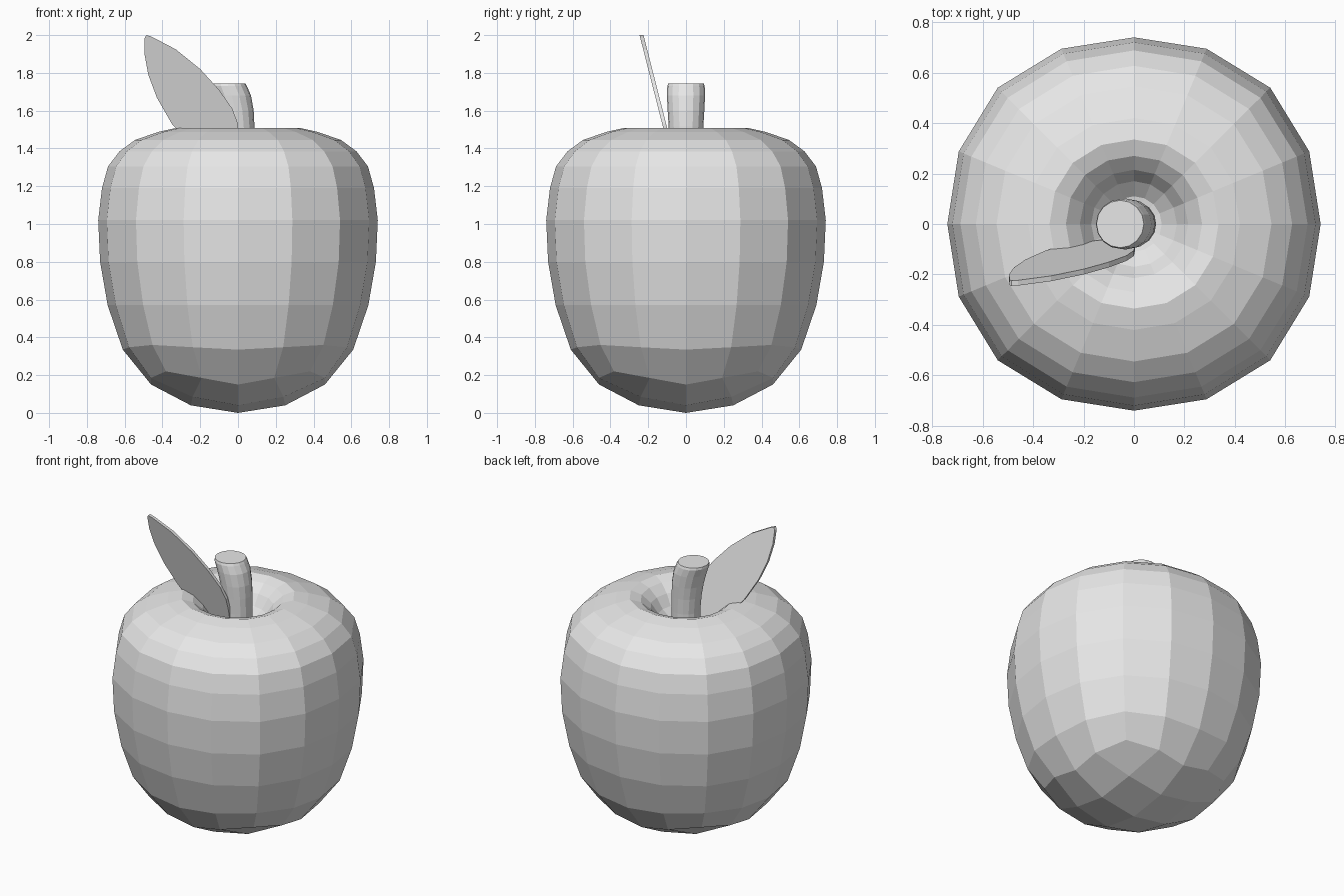
import bpy, bmesh
from math import sin, cos, pi, atan2

cube = bpy.data.objects.get("Cube")
if cube:
    bpy.data.objects.remove(cube, do_unlink=True)

SIDES = 16

grey = bpy.data.materials.new("plain grey")
grey.use_nodes = True
grey.diffuse_color = (0.8, 0.8, 0.8, 1)
grey.node_tree.nodes["Principled BSDF"].inputs["Base Color"].default_value = (0.8, 0.8, 0.8, 1)


def finish(bm, name):
    bmesh.ops.recalc_face_normals(bm, faces=bm.faces)
    mesh = bpy.data.meshes.new(name)
    bm.to_mesh(mesh)
    bm.free()
    mesh.materials.append(grey)
    obj = bpy.data.objects.new(name, mesh)
    bpy.context.collection.objects.link(obj)
    return obj


def bridge(bm, lower, upper):
    n = len(lower)
    for i in range(n):
        bm.faces.new((lower[i], lower[(i + 1) % n], upper[(i + 1) % n], upper[i]))


def ring_point(angle, r, z, dr, dz):
    """Point on a slightly squared ring: dr and dz apply at the diagonals."""
    w = (1 - cos(4 * angle)) / 2
    r += dr * w
    return (r * cos(angle), r * sin(angle), z + dz * w)


# Fruit body: radius, height, extra radius and extra height at the diagonals
profile = [
    (.46, .15, .08, .07), (.61, .335, .03, .025), (.69, .57, .02, 0),
    (.73, .80, .024, 0), (.74, 1.02, .024, 0), (.72, 1.19, .022, 0),
    (.688, 1.305, .02, 0), (.627, 1.385, .018, 0), (.545, 1.445, .015, 0),
    (.42, 1.488, .01, 0), (.335, 1.507, .008, 0), (.27, 1.485, .005, 0),
    (.215, 1.435, 0, 0), (.17, 1.37, 0, 0), (.11, 1.32, 0, 0),
]
bm = bmesh.new()
rings = [[bm.verts.new(ring_point(2 * pi * m / SIDES, *row)) for m in range(SIDES)]
         for row in profile]
for lower, upper in zip(rings, rings[1:]):
    bridge(bm, lower, upper)
pit = bm.verts.new((0, 0, 1.3))
for m in range(SIDES):
    bm.faces.new((rings[-1][m], rings[-1][(m + 1) % SIDES], pit))

# Underside: a square grid of quads wrapped into the lowest ring
grid = {}
for i in range(-2, 3):
    for j in range(-2, 3):
        k = max(abs(i), abs(j))
        if k == 0:
            grid[i, j] = bm.verts.new((0, 0, 0))
            continue
        if abs(i) >= abs(j):
            angle = j / i * pi / 4 + (pi if i < 0 else 0)
        else:
            angle = pi / 2 - i / j * pi / 4 + (pi if j < 0 else 0)
        if k == 2:
            grid[i, j] = rings[0][round(angle / (2 * pi) * SIDES) % SIDES]
        else:
            grid[i, j] = bm.verts.new(ring_point(angle, .25, .04, .09, .045))
for i in range(-2, 2):
    for j in range(-2, 2):
        bm.faces.new((grid[i, j], grid[i + 1, j], grid[i + 1, j + 1], grid[i, j + 1]))
finish(bm, "fruit_body")

# Stem: stacked rings leaning to one side, as x centre, height, radius
bm = bmesh.new()
stem = [(0, 1.28, .088), (0, 1.42, .088), (-.005, 1.52, .092), (-.014, 1.60, .097),
        (-.032, 1.68, .101), (-.052, 1.73, .099), (-.055, 1.745, .094)]
rings = [[bm.verts.new((x + r * cos(2 * pi * m / SIDES), r * sin(2 * pi * m / SIDES), z))
          for m in range(SIDES)] for x, z, r in stem]
for lower, upper in zip(rings, rings[1:]):
    bridge(bm, lower, upper)
bm.faces.new(rings[0])
bm.faces.new(rings[-1])
finish(bm, "stem")

# Leaf: an outline in x and z on a leaning plane, given thickness
outline = [(0, 1.36), (.004, 1.45), (0, 1.53), (-.03, 1.61), (-.10, 1.71), (-.20, 1.82),
           (-.33, 1.925), (-.46, 1.993), (-.485, 2.0), (-.494, 1.985), (-.495, 1.90),
           (-.475, 1.79), (-.43, 1.67), (-.35, 1.53), (-.26, 1.43), (-.12, 1.36)]
bm = bmesh.new()
sides = [[bm.verts.new((x, y - .255 * (z - 1.51), z)) for x, z in outline]
         for y in (-.121, -.10)]
bridge(bm, *sides)
for side in sides:
    bm.faces.new(side)
finish(bm, "leaf")
